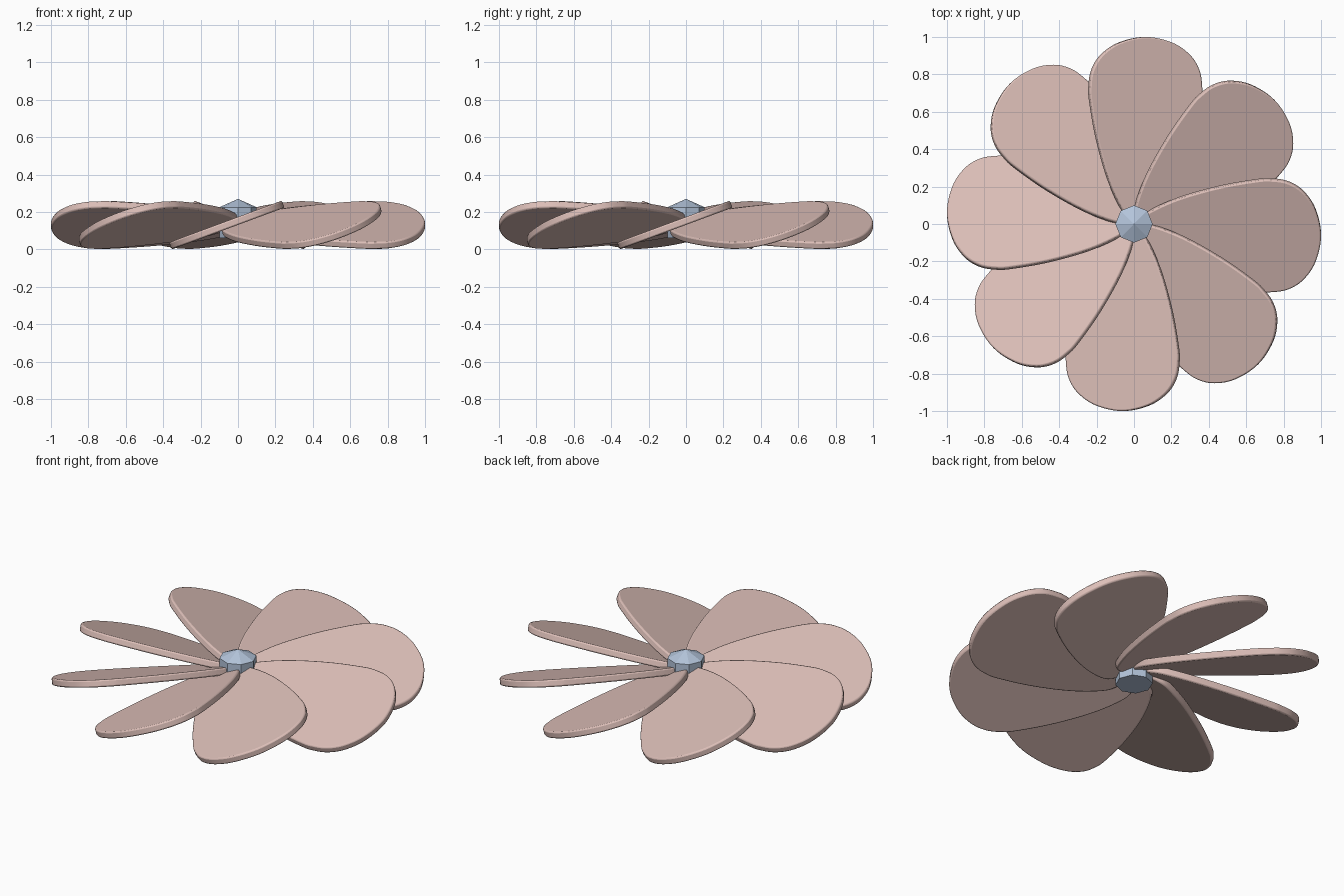
import bpy, bmesh, math
from mathutils import Vector, Matrix

if "Cube" in bpy.data.objects:
    bpy.data.objects.remove(bpy.data.objects["Cube"])

PITCH = math.radians(20.3)
THICK = 0.04


def material(name, rgb):
    m = bpy.data.materials.new(name)
    m.diffuse_color = (*rgb, 1)
    m.use_nodes = True
    m.node_tree.nodes["Principled BSDF"].inputs["Base Color"].default_value = m.diffuse_color
    return m


def smooth_closed(pts, steps=6):
    """Closed Catmull-Rom curve through the points."""
    out, n = [], len(pts)
    for i in range(n):
        a, b, c, d = (Vector(pts[(i + k) % n]) for k in (-1, 0, 1, 2))
        for s in range(steps):
            t = s / steps
            out.append(0.5 * (2 * b + (c - a) * t + (2 * a - 5 * b + 4 * c - d) * t ** 2
                              + (3 * b - a - 3 * c + d) * t ** 3))
    return out


def make_object(name, bm, mat):
    bmesh.ops.recalc_face_normals(bm, faces=bm.faces)
    me = bpy.data.meshes.new(name)
    bm.to_mesh(me)
    bm.free()
    me.materials.append(mat)
    ob = bpy.data.objects.new(name, me)
    bpy.context.collection.objects.link(ob)
    return ob


pink = material("blade_pink", (0.72, 0.52, 0.48))
blue = material("hub_blue", (0.45, 0.55, 0.70))

# Blade outline: (half width, distance from root), mirrored to a full petal
half = [(0, 0), (.07, .02), (.125, .075), (.2, .24), (.262, .46), (.297, .66),
        (.3, .74), (.285, .825), (.235, .905), (.14, .97), (0, 1.0)]
petal = half + [(-w, r) for w, r in half[-2:0:-1]]
outline = [(p.x / math.cos(PITCH), -p.y) for p in smooth_closed(petal)]

# Eight pitched blades around the hub
for i in range(8):
    bm = bmesh.new()
    face = bm.faces.new([bm.verts.new((x, y, -THICK / 2)) for x, y in outline])
    ext = bmesh.ops.extrude_face_region(bm, geom=[face])
    top = [v for v in ext["geom"] if isinstance(v, bmesh.types.BMVert)]
    bmesh.ops.translate(bm, verts=top, vec=(0, 0, THICK))
    place = (Matrix.Rotation(i * math.pi / 4, 4, 'Z')
             @ Matrix.Translation((-0.06, 0, 0.13))
             @ Matrix.Rotation(-PITCH, 4, 'Y'))
    bmesh.ops.transform(bm, matrix=place, verts=bm.verts)
    blade = make_object(f"blade_{i + 1}", bm, pink)
    # Softened rim
    bev = blade.modifiers.new("rim", 'BEVEL')
    bev.width = 0.008
    bev.segments = 2
    bev.limit_method = 'ANGLE'
    bev.angle_limit = math.radians(50)
    bpy.context.view_layer.objects.active = blade
    bpy.ops.object.select_all(action='DESELECT')
    blade.select_set(True)
    bpy.ops.object.shade_smooth_by_angle(angle=math.radians(50))

# Eight-sided hub with a flat base and a pointed cap
bm = bmesh.new()
rings = [[bm.verts.new((0.1 * math.cos(k * math.pi / 4), 0.1 * math.sin(k * math.pi / 4), z))
          for k in range(8)] for z in (0.06, 0.225)]
apex = bm.verts.new((0, 0, 0.27))
bm.faces.new(rings[0])
for k in range(8):
    j = (k + 1) % 8
    bm.faces.new((rings[0][k], rings[0][j], rings[1][j], rings[1][k]))
    bm.faces.new((rings[1][k], rings[1][j], apex))
make_object("hub", bm, blue)
